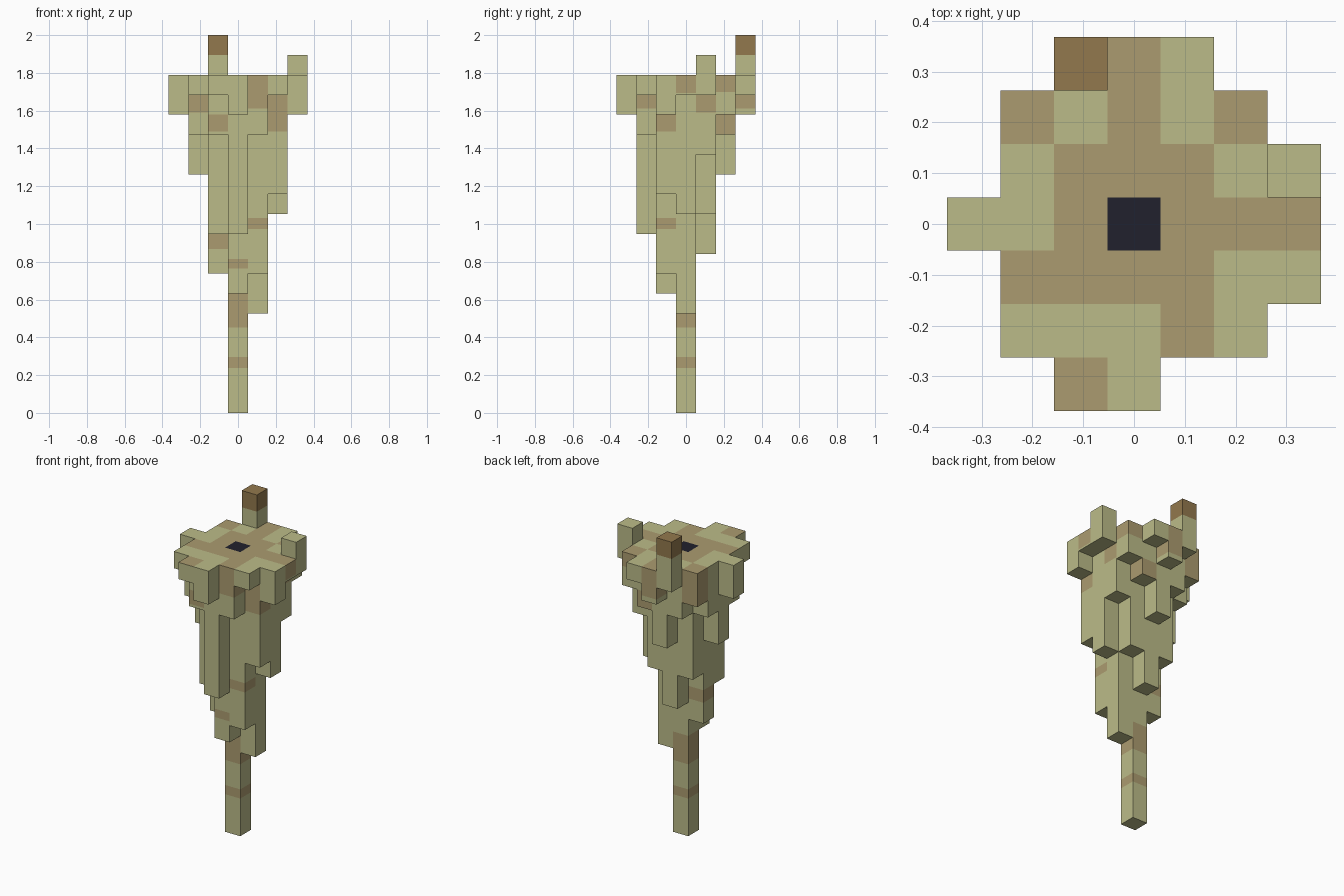
import bpy
import bmesh

default_cube = bpy.data.objects.get("Cube")
if default_cube:
    bpy.data.objects.remove(default_cube, do_unlink=True)

CELL = 2 / 19      # block size
CROWN = 17         # level of the flat top
HALF = 3           # grid runs from -HALF to HALF


def make_material(name, color):
    mat = bpy.data.materials.new(name)
    mat.use_nodes = True
    rgba = (*color, 1)
    mat.diffuse_color = rgba
    mat.node_tree.nodes["Principled BSDF"].inputs["Base Color"].default_value = rgba
    return mat


materials = [
    make_material("olive stone", (0.50, 0.50, 0.25)),
    make_material("tan stone", (0.41, 0.33, 0.16)),
    make_material("brown tip", (0.29, 0.19, 0.075)),
    make_material("dark core", (0.015, 0.015, 0.026)),
]
OLIVE, TAN, BROWN, DARK = range(len(materials))

# Lowest level of each hanging column, rows from back to front
_ = None
bottom_rows = [
    [_, _, 16, 15, 16, _, _],
    [_, 15, 14, 12, 14, 15, _],
    [_, 14, 10, 8, 10, 13, 16],
    [15, 12, 7, 0, 5, 10, 16],
    [_, 14, 9, 6, 7, 11, 15],
    [_, 16, 14, 9, 14, 16, _],
    [_, _, 16, 15, _, _, _],
]
# Colour of each column's top: o olive, t tan, b brown, d dark
top_rows = ["..bto..", ".totot.", ".otttoo", "ootdttt", ".ttttoo", ".oooto.", "..to..."]
letters = {"o": OLIVE, "t": TAN, "b": BROWN, "d": DARK}

# Raised columns on the crown
POST = (-1, 3)
raised = {POST: 19, (3, 1): 18}

# Tan bands on column sides, as level ranges
bands = {
    (0, 0): [(2.25, 2.8), (4.3, 6)],
    (0, -1): [(7.25, 7.75)],
    (-1, 0): [(8.25, 9)],
    (1, -1): [(9.25, 9.8)],
    (-1, -2): [(14.15, 15)],
    (-2, -1): [(15.1, 16)],
    (1, -2): [(15.3, CROWN)],
    (2, -1): [(14.15, 16)],
    (3, 0): [(16.1, CROWN)],
    (2, 1): [(15.1, 16)],
    (2, 2): [(16.15, CROWN)],
    (1, 2): [(14, 15)],
    (0, 3): [(15.3, CROWN)],
    (-2, 2): [(15, CROWN)],
}

columns, top_color = {}, {}
for row, (bottoms, colors) in enumerate(zip(bottom_rows, top_rows)):
    for col, low in enumerate(bottoms):
        if low is not None:
            key = (col - HALF, HALF - row)
            columns[key] = (low, raised.get(key, CROWN))
            top_color[key] = letters[colors[col]]


def solid(i, j, level):
    low, high = columns.get((i, j), (0, 0))
    return low <= level < high


def side_color(key, level):
    if key == POST and level > 18:
        return BROWN
    return TAN if any(a < level < b for a, b in bands.get(key, [])) else OLIVE


bm = bmesh.new()


def quad(points, color):
    face = bm.faces.new([bm.verts.new([c * CELL for c in p]) for p in points])
    face.material_index = color


def cap(i, j, level, color, upward):
    ring = [(-.5, -.5), (.5, -.5), (.5, .5), (-.5, .5)]
    if not upward:
        ring.reverse()
    quad([(i + x, j + y, level) for x, y in ring], color)


for (i, j), (low, high) in columns.items():
    # Ends of the column
    cap(i, j, high, top_color[i, j], True)
    cap(i, j, low, OLIVE, False)
    # Exposed sides, split where the colour changes
    for dx, dy in ((1, 0), (-1, 0), (0, 1), (0, -1)):
        cx, cy = i + dx / 2, j + dy / 2
        ax, ay = -dy / 2, dx / 2
        for level in range(low, high):
            if solid(i + dx, j + dy, level):
                continue
            cuts = {level, level + 1}
            for band in bands.get((i, j), []):
                cuts.update(z for z in band if level < z < level + 1)
            cuts = sorted(cuts)
            for z0, z1 in zip(cuts, cuts[1:]):
                quad([(cx - ax, cy - ay, z0), (cx + ax, cy + ay, z0),
                      (cx + ax, cy + ay, z1), (cx - ax, cy - ay, z1)],
                     side_color((i, j), (z0 + z1) / 2))

bmesh.ops.remove_doubles(bm, verts=bm.verts, dist=CELL / 100)
mesh = bpy.data.meshes.new("stone_spike")
bm.to_mesh(mesh)
bm.free()
for mat in materials:
    mesh.materials.append(mat)
spike = bpy.data.objects.new("stone_spike", mesh)
bpy.context.collection.objects.link(spike)
